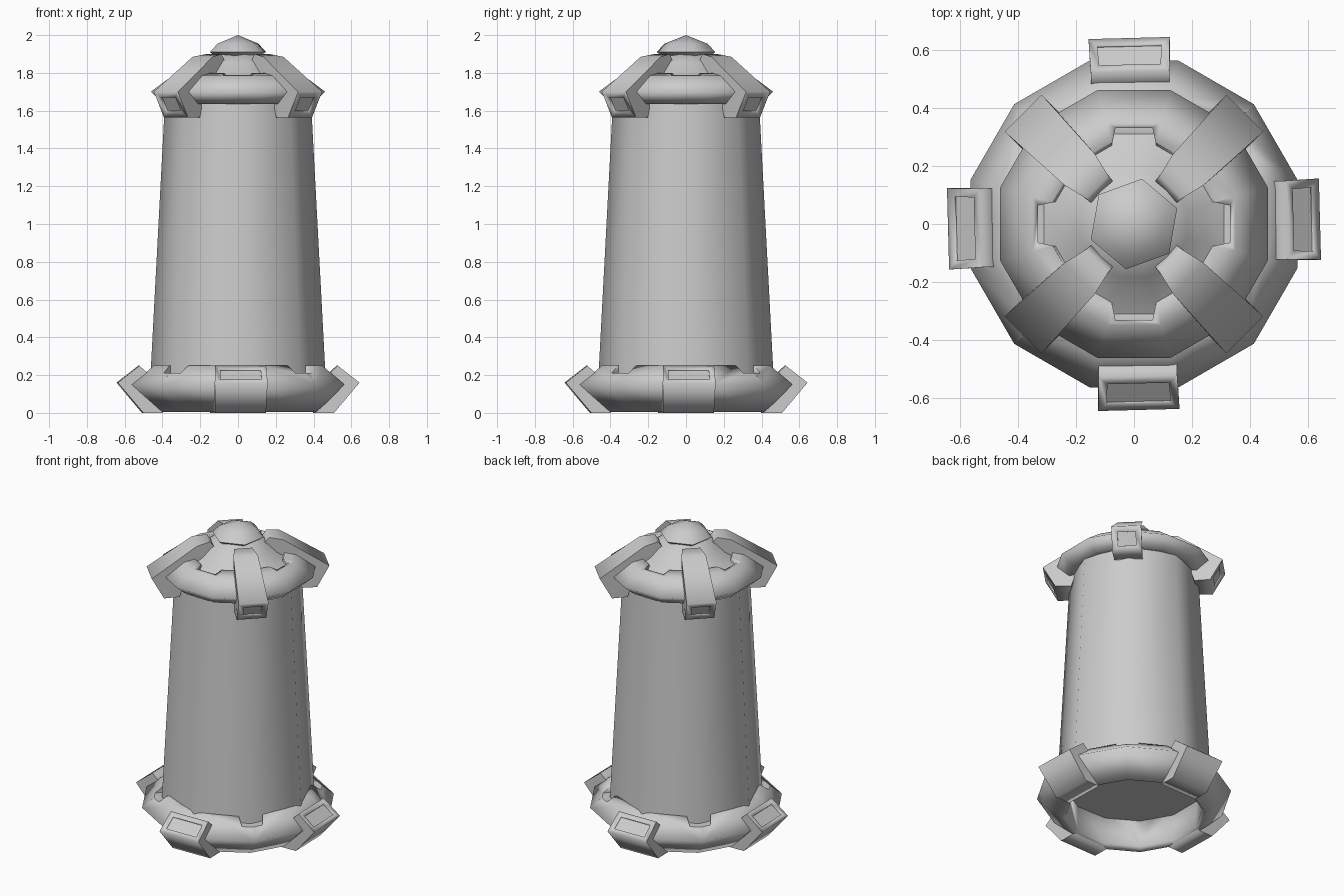
import bpy, bmesh, math
from mathutils import Matrix

if "Cube" in bpy.data.objects:
    bpy.data.objects.remove(bpy.data.objects["Cube"])

stone = bpy.data.materials.new("grey stone")
stone.diffuse_color = (0.6, 0.6, 0.6, 1)
stone.use_nodes = True
stone.node_tree.nodes["Principled BSDF"].inputs["Base Color"].default_value = stone.diffuse_color


def finish(bm, name, angle=40):
    bmesh.ops.recalc_face_normals(bm, faces=bm.faces)
    me = bpy.data.meshes.new(name)
    bm.to_mesh(me)
    bm.free()
    ob = bpy.data.objects.new(name, me)
    bpy.context.collection.objects.link(ob)
    me.materials.append(stone)
    bpy.ops.object.select_all(action='DESELECT')
    ob.select_set(True)
    bpy.context.view_layer.objects.active = ob
    bpy.ops.object.shade_smooth_by_angle(angle=math.radians(angle))
    return ob


def lathe(name, profile, sides=12, turn=15, closed=False, angle=40):
    """Spin an (r, z) profile round the z axis; r = 0 makes a tip."""
    bm = bmesh.new()
    rings = []
    for r, z in profile:
        if r == 0:
            rings.append([bm.verts.new((0, 0, z))] * sides)
        else:
            angs = [math.radians(turn + 360 * i / sides) for i in range(sides)]
            rings.append([bm.verts.new((r * math.cos(a), r * math.sin(a), z)) for a in angs])
    pairs = list(zip(rings, rings[1:]))
    if closed:
        pairs.append((rings[-1], rings[0]))
    for lo, hi in pairs:
        for i in range(sides):
            j = (i + 1) % sides
            bm.faces.new(list(dict.fromkeys([lo[i], lo[j], hi[j], hi[i]])))
    return finish(bm, name, angle)


def block(name, profile, turn, inset_face, thickness):
    """Prism from (r, z, half width) points, pointing outward, with one recessed panel."""
    bm = bmesh.new()
    a = [bm.verts.new((r, -w, z)) for r, z, w in profile]
    b = [bm.verts.new((r, w, z)) for r, z, w in profile]
    n = len(profile)
    sides = [bm.faces.new((a[i], a[(i + 1) % n], b[(i + 1) % n], b[i])) for i in range(n)]
    ends = [bm.faces.new(a), bm.faces.new(b)]
    bmesh.ops.recalc_face_normals(bm, faces=bm.faces)
    bm.normal_update()
    panel = sides[inset_face]
    bmesh.ops.inset_individual(bm, faces=[panel], thickness=thickness)
    bmesh.ops.inset_individual(bm, faces=[panel], thickness=0.0005)
    bmesh.ops.translate(bm, verts=panel.verts, vec=panel.normal * -0.01)
    # crisp end faces and panel, soft run along the profile
    for e in {e for f in ends + [panel] for e in f.edges}:
        e.smooth = False
    bm.transform(Matrix.Rotation(math.radians(turn), 4, 'Z'))
    for f in bm.faces:
        f.smooth = True
    bmesh.ops.recalc_face_normals(bm, faces=bm.faces)
    me = bpy.data.meshes.new(name)
    bm.to_mesh(me)
    bm.free()
    me.materials.append(stone)
    ob = bpy.data.objects.new(name, me)
    bpy.context.collection.objects.link(ob)
    return ob


def cut_notches(ob, turn, r, z, size):
    """Cut four tapered notches in a ring, a quarter turn apart."""
    bm = bmesh.new()
    for k in range(4):
        cube = bmesh.ops.create_cube(bm, size=1)["verts"]
        for v in cube:
            if v.co.x > 0:
                v.co.y *= 0.75
        m = (Matrix.Rotation(math.radians(turn + 90 * k), 4, 'Z')
             @ Matrix.Translation((r, 0, z)) @ Matrix.Diagonal((*size, 1)))
        bmesh.ops.transform(bm, matrix=m, verts=cube)
    cutter = finish(bm, ob.name + "_cutter")
    cutter.hide_render = True
    cutter.hide_set(True)
    mod = ob.modifiers.new("notches", 'BOOLEAN')
    mod.operation = 'DIFFERENCE'
    mod.object = cutter


# eight-sided tapered tower wall with a floor just inside the foot ring
lathe("tower_wall", [(0, 0.205), (0.463, 0.205), (0.385, 1.68)], sides=8, turn=0, angle=60)

# foot ring with a notch at each diagonal
ring = lathe("foot_ring", [(0.41, 0.25), (0.462, 0.25), (0.583, 0.15),
                           (0.435, 0.005), (0.41, 0.03)], closed=True, angle=100)
cut_notches(ring, 45, 0.45, 0.26, (0.12, 0.16, 0.10))

# roof: notched eave ring, inner cone, and six-sided cap
eave = lathe("roof_eave", [(0.34, 1.65), (0.405, 1.636), (0.478, 1.70), (0.36, 1.785),
                           (0.29, 1.80), (0.26, 1.73)], closed=True, angle=150)
cut_notches(eave, 0, 0.28, 1.81, (0.10, 0.17, 0.10))
lathe("roof_cone", [(0.34, 1.75), (0.245, 1.80), (0.19, 1.855), (0.11, 1.905), (0, 1.91)])
lathe("roof_cap", [(0, 1.86), (0.09, 1.86), (0.158, 1.91), (0.115, 1.955), (0, 2.0)],
      sides=6, turn=20, angle=55)

foot = [(0.472, 0.20, 0.135), (0.525, 0.25, 0.135), (0.64, 0.16, 0.14),
        (0.505, 0.0, 0.135), (0.40, 0.0, 0.135)]
rib = [(0.15, 1.86, 0.052), (0.18, 1.90, 0.055), (0.265, 1.885, 0.075), (0.54, 1.70, 0.09),
       (0.465, 1.565, 0.09), (0.37, 1.565, 0.085), (0.34, 1.66, 0.08)]
for k in range(4):
    # foot blocks on the four sides, roof ribs on the diagonals
    block(f"foot_block_{k}", foot, 1.5 + 90 * k, 1, 0.042)
    block(f"roof_rib_{k}", rib, 45 + 90 * k, 3, 0.05)
